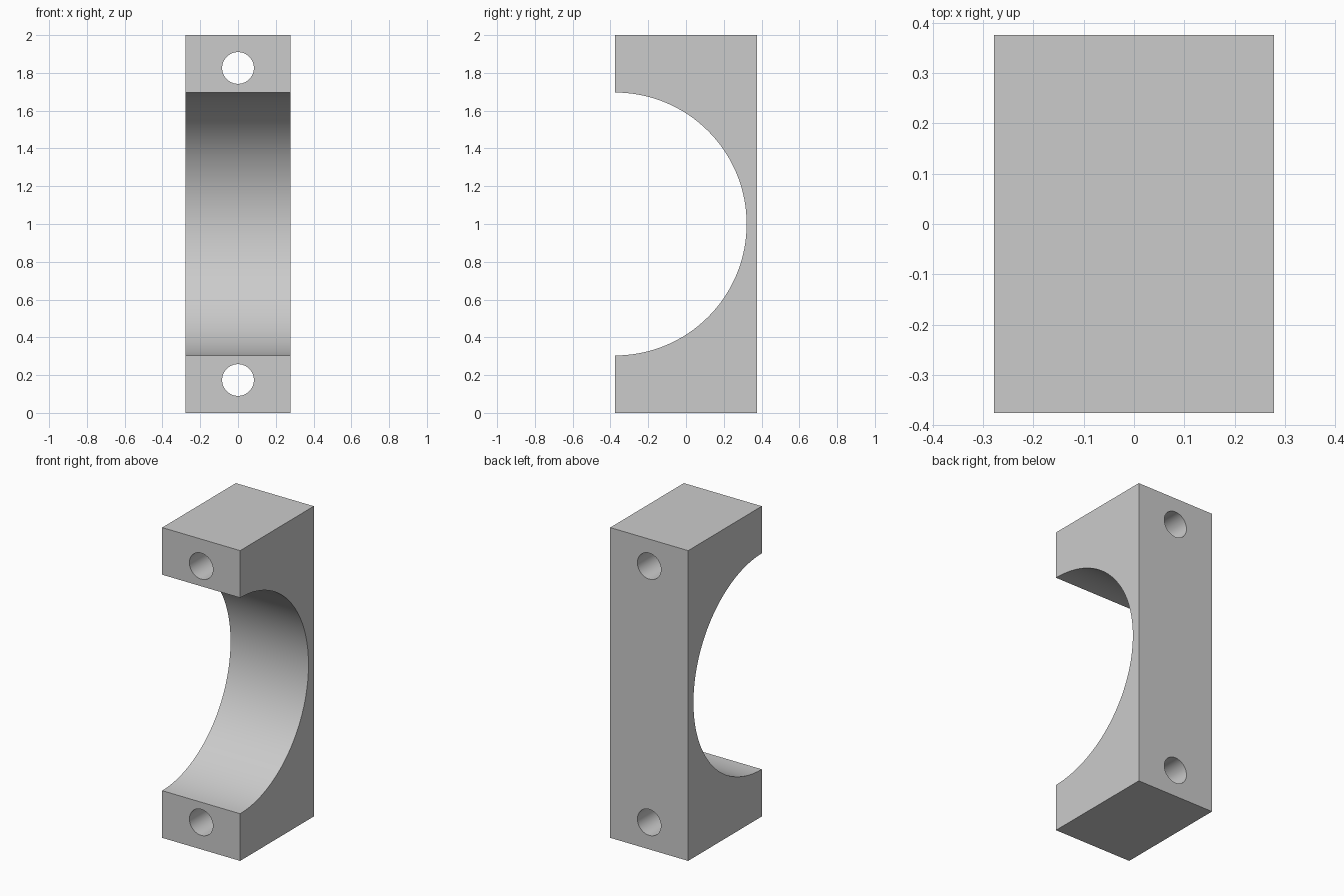
import bpy
import bmesh
import math

if "Cube" in bpy.data.objects:
    bpy.data.objects.remove(bpy.data.objects["Cube"], do_unlink=True)

HALF_W, HALF_D, HEIGHT = 0.278, 0.375, 2.0
BORE_R, HOLE_R, HOLE_INSET = 0.696, 0.084, 0.174
MID = HEIGHT / 2

grey = bpy.data.materials.new("plain_grey")
grey.use_nodes = True
colour = (0.6, 0.6, 0.6, 1)
grey.diffuse_color = colour
grey.node_tree.nodes["Principled BSDF"].inputs["Base Color"].default_value = colour


def extruded_profile(name, points):
    """Extrude a (y, z) outline across the full width."""
    bm = bmesh.new()
    face = bm.faces.new([bm.verts.new((-HALF_W, y, z)) for y, z in points])
    result = bmesh.ops.extrude_face_region(bm, geom=[face])
    moved = [v for v in result["geom"] if isinstance(v, bmesh.types.BMVert)]
    bmesh.ops.translate(bm, verts=moved, vec=(2 * HALF_W, 0, 0))
    bmesh.ops.recalc_face_normals(bm, faces=bm.faces)
    mesh = bpy.data.meshes.new(name)
    bm.to_mesh(mesh)
    bm.free()
    obj = bpy.data.objects.new(name, mesh)
    bpy.context.collection.objects.link(obj)
    return obj


# Clamp half: rectangular block with a half-round bore open to the front
STEPS = 64
outline = [(-HALF_D, 0), (HALF_D, 0), (HALF_D, HEIGHT), (-HALF_D, HEIGHT)]
for i in range(STEPS + 1):
    a = math.pi * (0.5 - i / STEPS)
    outline.append((-HALF_D + BORE_R * math.cos(a), MID + BORE_R * math.sin(a)))
clamp = extruded_profile("clamp_half", outline)
clamp.data.materials.append(grey)

# Bolt holes drilled front to back through both ends
drills = []
for z in (HOLE_INSET, HEIGHT - HOLE_INSET):
    bpy.ops.mesh.primitive_cylinder_add(
        vertices=48, radius=HOLE_R, depth=4 * HALF_D,
        location=(0, 0, z), rotation=(math.pi / 2, 0, 0))
    drill = bpy.context.object
    drill.name = "bolt_hole_cutter"
    drill.hide_render = True
    drill.data.materials.append(grey)
    drills.append(drill)
    cut = clamp.modifiers.new("bolt_hole", 'BOOLEAN')
    cut.operation = 'DIFFERENCE'
    cut.solver = 'EXACT'
    cut.object = drill

bpy.ops.object.select_all(action='DESELECT')
clamp.select_set(True)
bpy.context.view_layer.objects.active = clamp
for name in [m.name for m in clamp.modifiers]:
    bpy.ops.object.modifier_apply(modifier=name)
for drill in drills:
    bpy.data.objects.remove(drill, do_unlink=True)

# Smooth bore and holes, crisp block edges
bpy.ops.object.shade_smooth_by_angle(angle=math.radians(30))
